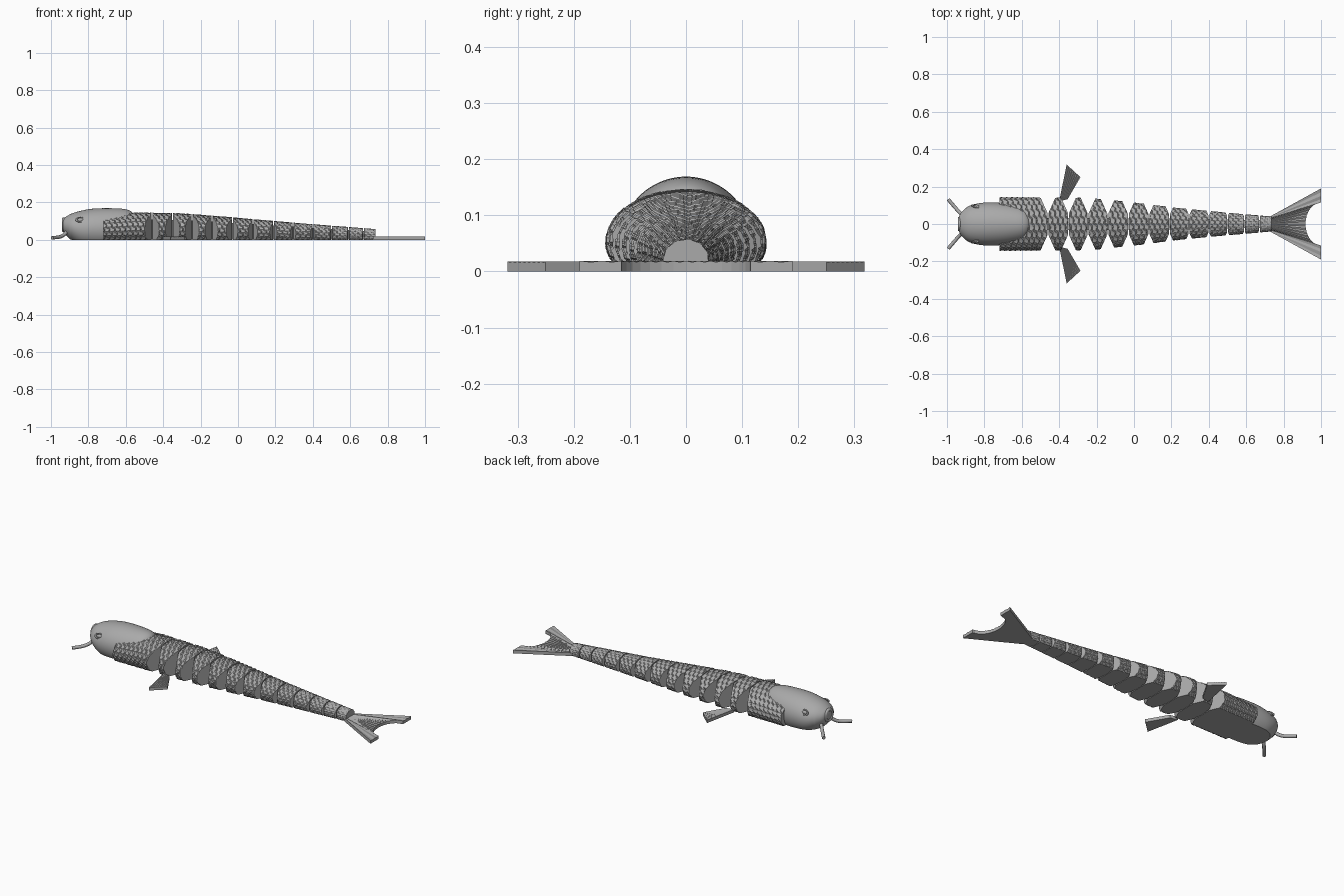
import bpy, bmesh, math
from mathutils import Vector

if "Cube" in bpy.data.objects:
    bpy.data.objects.remove(bpy.data.objects["Cube"], do_unlink=True)

grey = bpy.data.materials.new("plain_grey")
grey.use_nodes = True
grey.diffuse_color = (0.4, 0.4, 0.4, 1)
grey.node_tree.nodes["Principled BSDF"].inputs["Base Color"].default_value = (0.4, 0.4, 0.4, 1)


def finish(bm, name, smooth=False):
    bmesh.ops.remove_doubles(bm, verts=bm.verts, dist=1e-5)
    bmesh.ops.recalc_face_normals(bm, faces=bm.faces)
    mesh = bpy.data.meshes.new(name)
    bm.to_mesh(mesh)
    bm.free()
    mesh.materials.append(grey)
    obj = bpy.data.objects.new(name, mesh)
    bpy.context.collection.objects.link(obj)
    if smooth:
        smooth_shade(obj)
    return obj


def smooth_shade(obj):
    bpy.ops.object.select_all(action='DESELECT')
    obj.select_set(True)
    bpy.context.view_layer.objects.active = obj
    bpy.ops.object.shade_smooth_by_angle(angle=math.radians(40))


def loft(rings):
    """Closed solid through equal rings of points."""
    bm = bmesh.new()
    rows = [[bm.verts.new(p) for p in ring] for ring in rings]
    n = len(rows[0])
    for a, b in zip(rows, rows[1:]):
        for i in range(n):
            j = (i + 1) % n
            bm.faces.new((a[i], a[j], b[j], b[i]))
    bm.faces.new(rows[0])
    bm.faces.new(rows[-1])
    return bm


def table(points, x):
    """Straight-line lookup in (x, value) pairs."""
    for (x0, v0), (x1, v1) in zip(points, points[1:]):
        if x <= x1:
            return v0 + (v1 - v0) * max(0, (x - x0) / (x1 - x0))
    return points[-1][1]


def section(x, width, centre, height, steps, bump=None):
    """Oval ring with its underside cut flat at the ground."""
    start = -math.asin(min(1, centre / height))
    ring = []
    for i in range(steps + 1):
        t = i / steps
        a = start + (math.pi - 2 * start) * t
        h = bump(x, t) if bump else 0
        z = max(0, centre + (height + h) * math.sin(a))
        if bump and i in (0, steps):
            z = 0
        ring.append((x, (width + h) * math.cos(a), z))
    return ring


# Body outline
TOP = [(-.72, .128), (-.55, .144), (-.3, .139), (-.05, .12), (.3, .09), (.73, .057)]
WIDE = [(-.72, .141), (-.3, .139), (-.19, .134), (.03, .11), (.25, .083), (.45, .064), (.73, .04)]
NECK = [(-.46, .06), (.3, .052), (.73, .036)]
COLUMNS, PITCH = 16, .028


def scale_bump(x, t):
    """Rounded overlapping scales in staggered columns."""
    s = min(t, .9999) * COLUMNS
    d = (s % 1) * 2 - 1
    u = (x / PITCH + .5 * (int(s) % 2) + .4 * d * d) % 1
    return (u - .5) * .007 * table(WIDE, x) / .14


def body_ring(x):
    top = table(TOP, x)
    return section(x, table(WIDE, x), .38 * top, .62 * top, COLUMNS * 6, scale_bump)


def segment(name, x0, x1, ends):
    count = max(6, round((x1 - x0) / .004))
    bm = loft([body_ring(x0 + (x1 - x0) * i / count) for i in range(count + 1)])
    # Angled cuts that let the neighbours swing
    for e in ends:
        end = x0 if e < 0 else x1
        v, w = table(NECK, end), table(WIDE, (x0 + x1) / 2)
        for s in (-1, 1):
            bmesh.ops.bisect_plane(
                bm, geom=bm.verts[:] + bm.edges[:] + bm.faces[:],
                plane_co=(end, s * v, 0),
                plane_no=Vector((e, s * .45, 0)).normalized(), clear_outer=True)
            rim = [edge for edge in bm.edges if edge.is_boundary]
            bmesh.ops.holes_fill(bm, edges=rim, sides=0)
    finish(bm, name)


# Scaled body segments and the pins between them
joints = [-.46, -.35, -.245, -.14, -.03, .08, .19, .295, .40, .50, .59, .67, .735]
GAP = .003
segment("shoulder", -.72, joints[0] - GAP, (1,))
for i, (a, b) in enumerate(zip(joints, joints[1:])):
    last = i == len(joints) - 2
    segment(f"body_segment_{i + 1}", a + GAP, b if last else b - GAP, (-1,) if last else (-1, 1))
for i, x in enumerate(joints[:-1]):
    bm = bmesh.new()
    r, h = table(NECK, x) * .55, table(TOP, x) * .75
    bmesh.ops.create_cone(bm, cap_ends=True, segments=20, radius1=r, radius2=r, depth=h)
    bmesh.ops.translate(bm, vec=(x, 0, h / 2 + .002), verts=bm.verts)
    finish(bm, f"joint_pin_{i + 1}")

# Head: x, half width, centre height, half height
HEAD = [Vector(p) for p in (
    (-.938, .034, .08, .026), (-.925, .06, .075, .045), (-.89, .092, .068, .072),
    (-.84, .109, .06, .095), (-.78, .115, .06, .106), (-.70, .112, .06, .109),
    (-.62, .10, .06, .106), (-.58, .085, .06, .097), (-.56, .055, .06, .08),
    (-.553, .02, .06, .05))]


def curve_point(pts, u):
    i = min(int(u), len(pts) - 2)
    t = u - i
    p0, p1, p2, p3 = (pts[max(0, min(len(pts) - 1, i + k))] for k in (-1, 0, 1, 2))
    m1, m2 = (p2 - p0) / 2, (p3 - p1) / 2
    d = p2 - p1
    return p1 + m1 * t + (3 * d - 2 * m1 - m2) * t ** 2 + (m1 + m2 - 2 * d) * t ** 3


finish(loft([section(*curve_point(HEAD, i / 5), 56) for i in range(5 * len(HEAD) - 4)]), "head", True)


def ring_shape(name, place, turn, big, small, size=(1, 1, 1)):
    bpy.ops.mesh.primitive_torus_add(location=place, rotation=turn, major_radius=big,
                                     minor_radius=small, major_segments=32, minor_segments=10)
    obj = bpy.context.object
    obj.name, obj.scale = name, size
    obj.data.materials.append(grey)
    smooth_shade(obj)


# Mouth
ring_shape("mouth_rim", (-.933, 0, .08), (0, math.pi / 2, 0), .031, .009)

# Pectoral and tail fins
def fan(name, base, rim, height, rays):
    """Flat fin whose upper side carries fine rays."""
    def along(pts, t):
        u = t * (len(pts) - 1)
        i = min(int(u), len(pts) - 2)
        return Vector(pts[i]).lerp(Vector(pts[i + 1]), u - i)
    rings = []
    for i in range(rays * 2 + 1):
        t = i / (rays * 2)
        a, b = along(base, t), along(rim, t)
        z = height - (.0025 if i % 2 else 0)
        rings.append([(a.x, a.y, 0), (b.x, b.y, 0), (b.x, b.y, z), (a.x, a.y, z)])
    finish(loft(rings), name)


notch = [(.917 + .083 * (1 - math.cos(a)), .115 * math.sin(a))
         for a in (math.pi / 2 * k / 8 for k in range(-8, 9))]
tail_rim = [(1, -.19), (1, -.15)] + notch + [(1, .15), (1, .19)]
fan("tail_fin", [(.72, -.036), (.72, .036)], tail_rim, .019, 20)

for s, side in ((1, "left"), (-1, "right")):
    fan(f"{side}_pectoral_fin", [(-.40, s * .122), (-.355, s * .132)],
        [(-.36, s * .318), (-.286, s * .25)], .018, 8)

    # Eye with a raised lid
    tilt = (-s * math.radians(65), 0, s * math.radians(-12))
    ring_shape(f"{side}_eye_lid", (-.842, s * .094, .107), tilt, .017, .004, (1.35, .8, 1))
    bpy.ops.mesh.primitive_uv_sphere_add(segments=24, ring_count=12, radius=.013,
                                         location=(-.842, s * .092, .106))
    eye = bpy.context.object
    eye.name, eye.scale = f"{side}_eye", (1.3, .7, .8)
    eye.data.materials.append(grey)
    smooth_shade(eye)

    # Barbel
    path = bpy.data.curves.new(f"{side}_barbel", 'CURVE')
    path.dimensions = '3D'
    path.bevel_depth, path.bevel_resolution, path.use_fill_caps = .0095, 3, True
    spline = path.splines.new('BEZIER')
    points = [(-.905, s * .035, .055), (-.938, s * .068, .022), (-.993, s * .131, .010)]
    spline.bezier_points.add(len(points) - 1)
    for knot, p in zip(spline.bezier_points, points):
        knot.co = p
        knot.handle_left_type = knot.handle_right_type = 'AUTO'
    path.materials.append(grey)
    barbel = bpy.data.objects.new(f"{side}_barbel", path)
    bpy.context.collection.objects.link(barbel)
    bpy.ops.object.select_all(action='DESELECT')
    barbel.select_set(True)
    bpy.context.view_layer.objects.active = barbel
    bpy.ops.object.convert(target='MESH')
    smooth_shade(bpy.context.object)
